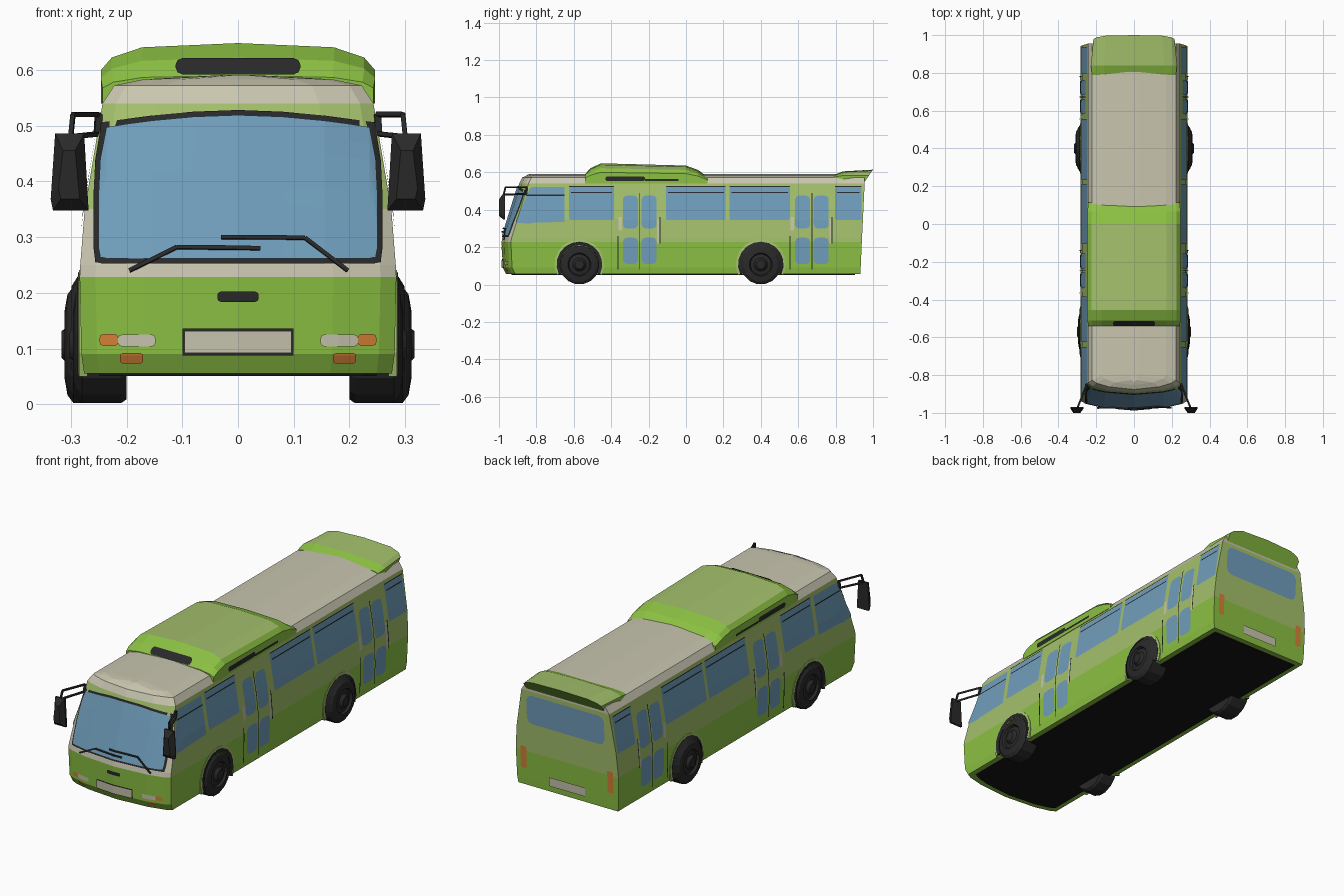
import bpy, bmesh, math
from mathutils import Vector as V

if "Cube" in bpy.data.objects:
    bpy.data.objects.remove(bpy.data.objects["Cube"])

COL = {"lime_green": (.26, .53, .055), "pale_green": (.37, .53, .15), "cream": (.58, .56, .43),
       "glass_blue": (.16, .34, .50), "charcoal": (.022, .022, .022), "orange": (.68, .22, .04),
       "underbody_black": (.008, .008, .008)}
MATS = {}
for n, c in COL.items():
    MATS[n] = bpy.data.materials.new(n)
    MATS[n].diffuse_color = (*c, 1)


def make(name, bm, *mats):
    me = bpy.data.meshes.new(name)
    bm.to_mesh(me)
    bm.free()
    for m in mats:
        me.materials.append(MATS[m])
    ob = bpy.data.objects.new(name, me)
    bpy.context.collection.objects.link(ob)
    return ob


def loft(name, rings, mats, rule=None):
    """Skin closed rings, cap the ends; rule(face) picks a material."""
    bm = bmesh.new()
    vs = [[bm.verts.new(p) for p in r] for r in rings]
    n = len(vs[0])
    for a, b in zip(vs, vs[1:]):
        for i in range(n):
            j = (i + 1) % n
            bm.faces.new((a[i], a[j], b[j], b[i]))
    bm.faces.new(vs[0])
    bm.faces.new(vs[-1])
    bmesh.ops.recalc_face_normals(bm, faces=bm.faces)
    bm.normal_update()
    if rule:
        for f in bm.faces:
            f.material_index = rule(f, f.calc_center_median())
    return make(name, bm, *mats)


# Body levels: z, half width, front y, back y
LV = [(.055, .276, -.962, .932), (.09, .281, -.980, .934), (.228, .284, -.986, .940),
      (.25, .283, -.982, .941), (.35, .275, -.951, .946), (.54, .243, -.892, .955),
      (.572, .222, -.876, .955), (.583, .17, -.853, .955), (.591, .02, -.84, .955)]
PLAN = [(0, 0), (.6, .014), (.9, .034), (1, .05)]     # nose curve: width fraction, set-back


def lerp(tab, z):
    for a, b in zip(tab, tab[1:]):
        if z <= b[0]:
            t = max(0, (z - a[0]) / (b[0] - a[0]))
            return [p + (q - p) * t for p, q in zip(a, b)]
    return list(tab[-1])


def ring(z, w, yf, yb):
    half = [(f * w, yf + d) for f, d in PLAN] + [(w, yb)]
    return [V((x, y, z)) for x, y in half] + [V((-x, y, z)) for x, y in half[:0:-1]]


def body_rule(f, c):
    if c.z > .541:
        return 2
    if c.z < .228:
        return 0
    return 2 if c.z < .35 and f.normal.y < -.3 else 1


loft("bus_body", [ring(*l) for l in LV], ("lime_green", "pale_green", "cream"), body_rule)


# Surface mappers: plate coordinates (a, z) to a point just off the body
def front(a, z, o):
    _, w, yf, _ = lerp(LV, z)
    return V((a, yf + lerp(PLAN, abs(a) / w)[1] - o, z))


def rear(a, z, o):
    return V((a, lerp(LV, z)[3] + o, z))


def side(s):
    return lambda a, z, o: V((s * (lerp(LV, z)[1] + o), a, z))


def pod_side(s):
    return lambda a, z, o: V((s * (.246 + o), a, z))


def pod_front(a, z, o):
    return V((a, -.54 + (z - .59) * .94 - o, z))


def rect(a0, a1, z0, z1, r=0.0):
    m = (a0 + a1) / 2
    if r == 0:
        return [(a0, z0, z1), (m, z0, z1), (a1, z0, z1)]
    k = r * .3
    h = [(a0, z0 + r, z1 - r), (a0 + k, z0 + k, z1 - k), (a0 + r, z0, z1)]
    return h + [(m, z0, z1)] + [(a1 + a0 - a, p, q) for a, p, q in h[::-1]]


def plates(name, items, mat, off=.003, rows=4):
    """Thin panels following the surface; items are (mapper, columns)."""
    bm = bmesh.new()
    for mp, cols in items:
        g = [[bm.verts.new(mp(a, p + (q - p) * i / rows, off)) for i in range(rows + 1)] for a, p, q in cols]
        m = cols[len(cols) // 2]
        zc = (m[1] + m[2]) / 2
        out = mp(m[0], zc, .1) - mp(m[0], zc, 0)
        for c, d in zip(g, g[1:]):
            for i in range(rows):
                f = bm.faces.new((c[i], d[i], d[i + 1], c[i + 1]))
                f.normal_update()
                if f.normal.dot(out) < 0:
                    f.normal_flip()
    return make(name, bm, mat)


# Windscreen with dark frame
def screen(g):
    h = [(.25 + g, .28, .38), (.247 + g, .264 - g, .44), (.236 + g, .262 - g, .497 + g), (.2, .262 - g, .503 + g),
         (.155, .262 - g, .509 + g), (.08, .262 - g, .516 + g)]
    return [(-a, p, q) for a, p, q in h] + [(0, .262 - g, .519 + g)] + h[::-1]


plates("windscreen_frame", [(front, screen(.009))], "charcoal", .003, 8)
plates("windscreen", [(front, screen(0))], "glass_blue", .006, 8)

# Side windows and door glass, the same on both sides
glass, lines, trim, vents = [], [], [], []
for s in (1, -1):
    S = side(s)
    glass.append((S, [(-.905, .33, .345), (-.835, .325, .515), (-.82, .33, .52), (-.65, .335, .52)]))
    for a0, a1 in ((-.625, -.385), (-.107, .212), (.232, .555), (.797, .938)):
        glass.append((S, rect(a0, a1, .345, .522, .008)))
        lines += [(S, rect(a0 + .01, a1 - .01, .489, .495)), (S, rect(a0, a1, .522, .526))]
    lines.append((S, rect(-.855, -.65, .474, .48)))
    for d in (-.337, .583):
        for a in (d, d + .1):
            glass += [(S, rect(a, a + .08, .30, .475, .02)), (S, rect(a, a + .08, .11, .25, .02))]
        lines += [(S, rect(d - .03, d - .025, .08, .26)), (S, rect(d + .195, d + .2, .22, .36)),
                  (S, rect(d + .088, d + .092, .08, .49))]
        trim += [(S, rect(d - .024, d - .006, .29, .36)), (S, rect(d + .183, d + .193, .22, .35))]
    vents += [(pod_side(s), rect(-.43, -.22, .553, .578, .008)), (pod_side(s), rect(-.22, -.04, .553, .564))]
glass.append((rear, rect(-.215, .215, .375, .52, .03)))
plates("side_and_rear_windows", glass, "glass_blue")
plates("window_and_door_trim", lines, "charcoal", .005)
plates("door_handles", trim, "cream")
plates("roof_pod_vents", vents + [(pod_front, rect(-.112, .112, .592, .621, .012))], "charcoal")

# Lamps, number plates and nose bar
lamps, clear = [], []
for s in (1, -1):
    for a, b, z0, z1 in ((.215, .248, .105, .126), (.17, .212, .073, .092)):
        lamps.append((front, rect(min(s * a, s * b), max(s * a, s * b), z0, z1, .006)))
    lamps.append((rear, rect(s * .24 - .016, s * .24 + .016, .14, .25, .006)))
    clear.append((front, rect(min(s * .148, s * .215), max(s * .148, s * .215), .104, .125, .006)))
plates("indicator_lamps", lamps, "orange")
plates("headlamps", clear, "cream")
plates("plate_frame", [(front, rect(-.1, .1, .088, .136))], "charcoal")
plates("number_plates", [(front, rect(-.096, .096, .092, .132)), (rear, rect(-.1, .1, .085, .13))], "cream", .006)
plates("nose_bar", [(front, rect(-.037, .037, .184, .202, .006))], "charcoal")


# Roof pod and rear spoiler: sections of y, top z, half width, base z, slant
def hood(name, secs, rule):
    prof = [(1, 0), (1, .55), (.92, .76), (.7, .93), (0, 1)]
    rings = []
    for y, zt, w, zb, sl in secs:
        h = [V((w * f, y - sl * (1 - t), zb + (zt - zb) * t)) for f, t in prof]
        rings.append(h + [V((-p.x, p.y, p.z)) for p in h[-2::-1]])
    loft(name, rings, ("lime_green", "pale_green"), rule)


hood("roof_pod", [(-.54, .59, .243, .54, 0), (-.51, .622, .246, .54, 0), (-.455, .648, .246, .54, 0),
                  (0, .636, .246, .54, 0), (.065, .612, .246, .54, 0), (.115, .575, .243, .54, 0)],
     lambda f, c: int(f.normal.z > .75 and -.45 < c.y < .01))
hood("rear_spoiler", [(.79, .585, .222, .56, 0), (.84, .605, .228, .555, 0), (1.0, .614, .215, .545, .048)],
     lambda f, c: int(f.normal.z > .75 and c.y > .85))

# Underbody panel
loft("underbody", [[V((x * .9, y * .97, z)) for x, y, _ in ring(*LV[0])] for z in (.051, .056)], ("underbody_black",))


# Wheels and arches
def arc(y, s, r, x, a):
    return V((s * x, y + r * math.cos(a), .107 + r * math.sin(a)))


def arch(name, y, s, sec, mat):
    angs = [-.44 + (math.pi + .88) * i / 12 for i in range(13)]
    loft(name, [[arc(y, s, r, x, a) for r, x in sec] for a in angs], (mat,))


for tag, y, e in (("front", -.57, -.012), ("rear", .40, .003)):
    for s, sd in ((1, "left"), (-1, "right")):
        prof = [(.1, .2), (.107, .21), (.107, .292 + e), (.092, .303 + e), (.062, .308 + e),
                (.056, .297 + e), (.036, .301 + e), (.024, .314 + e)]
        loft(f"{tag}_wheel_{sd}", [[arc(y, s, r, x, math.tau * (i + .5) / 16) for i in range(16)] for r, x in prof],
             ("charcoal",))
        arch(f"{tag}_arch_{sd}", y, s, [(.104, .27), (.122, .27), (.122, .288), (.104, .296 + e)], "charcoal")
        arch(f"{tag}_arch_rim_{sd}", y, s, [(.12, .27), (.134, .27), (.134, .285), (.12, .287)], "pale_green")


# Mirrors with arms, and wipers
def beam(name, p, q, r=.004):
    d = (q - p).normalized()
    u = d.cross(V((.3, .2, 1))).normalized() * r
    v = d.cross(u).normalized() * r
    loft(name, [[c + u + v, c + u - v, c - u - v, c - u + v] for c in (p, q)], ("charcoal",))


def box_ring(s, y, x0, x1, z0, z1):
    return [V((s * x, y, z)) for x, z in ((x0, z0), (x1 - .004, z0), (x1, z0 + .02), (x1 - .008, z1), (x0 + .008, z1))]


for s in (1, -1):
    loft("mirror_head", [box_ring(s, -.968, .268, .336, .348, .486), box_ring(s, -.978, .268, .336, .348, .486),
                         box_ring(s, -1.0, .284, .322, .368, .455)], ("charcoal",))
    P = [V((s * x, y, z)) for x, y, z in ((.25, -.85, .52), (.296, -.965, .52), (.3, -.975, .48), (.252, -.855, .485))]
    beam("mirror_arm_upper", P[0], P[1])
    beam("mirror_arm_drop", P[1], P[2])
    beam("mirror_arm_lower", P[3], P[2])
    beam("mirror_mount", P[0], P[3], .006)
for pts in (((-.195, .24), (-.11, .282), (0, .281), (.04, .28)), ((.197, .24), (.12, .299), (0, .3), (-.03, .3))):
    for a, b in zip(pts, pts[1:]):
        beam("wiper", front(*a, .01), front(*b, .01), .0035)

for m in bpy.data.materials:
    if m.users and not m.is_grease_pencil:
        m.use_nodes = True
        m.node_tree.nodes["Principled BSDF"].inputs["Base Color"].default_value = m.diffuse_color
